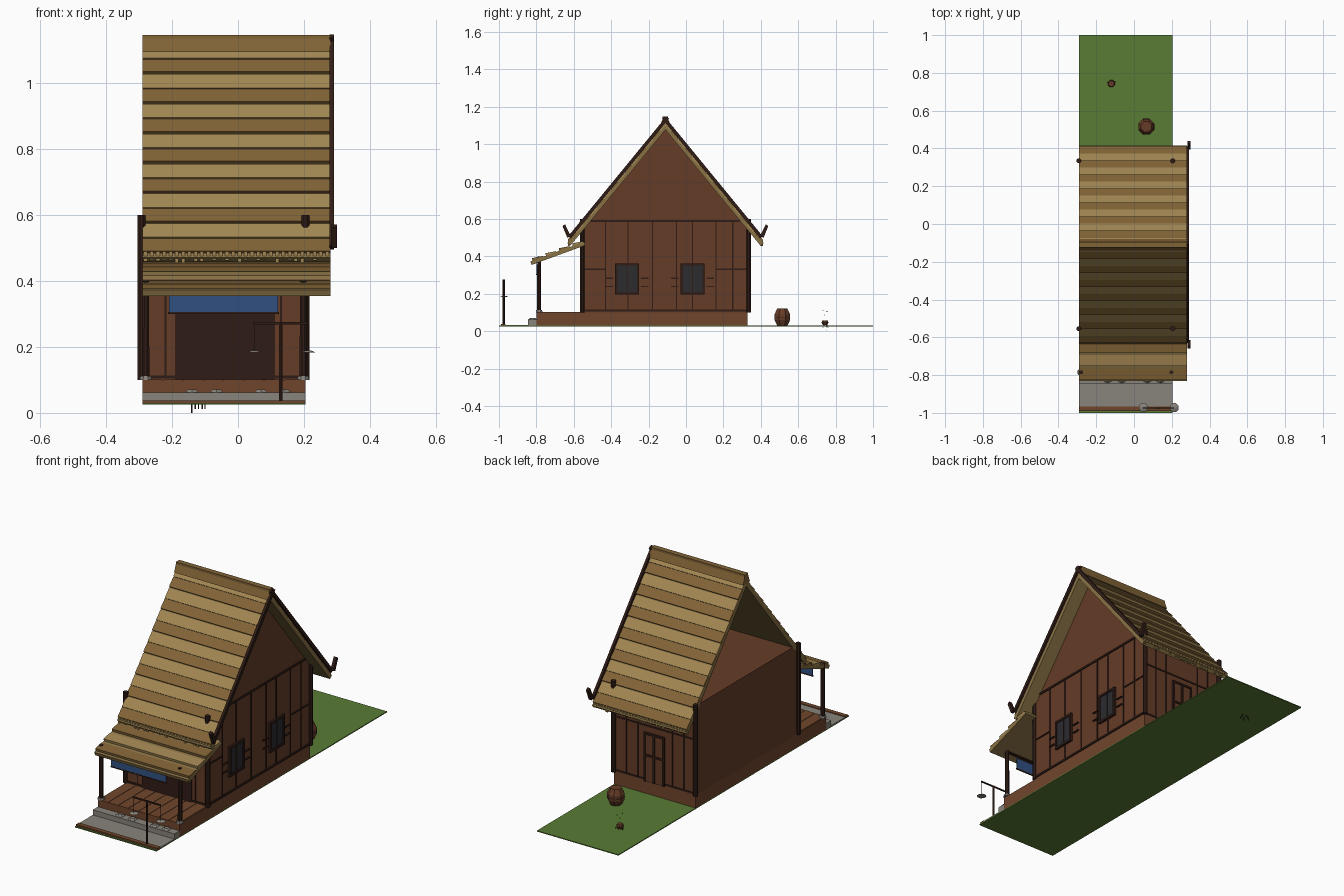
import bpy, bmesh, math, random
from mathutils import Vector

if "Cube" in bpy.data.objects:
    bpy.data.objects.remove(bpy.data.objects["Cube"])
random.seed(3)

def mat(name, c):
    m = bpy.data.materials.new(name)
    m.diffuse_color = (*c, 1)
    m.use_nodes = True
    m.node_tree.nodes["Principled BSDF"].inputs["Base Color"].default_value = m.diffuse_color
    return m

WALL = mat("wall wood", (0.13, 0.045, 0.02))
BASE = mat("base wood", (0.16, 0.06, 0.025))
DARK = mat("dark wood", (0.03, 0.012, 0.008))
LIGHT = mat("light thatch", (0.36, 0.24, 0.085))
DEEP = mat("dark thatch", (0.22, 0.125, 0.037))
UNDER = mat("thatch underside", (0.25, 0.17, 0.06))
STONE = mat("stone", (0.25, 0.23, 0.2))
GREEN = mat("grass", (0.1, 0.2, 0.035))
GLASS = mat("dark pane", (0.025, 0.025, 0.03))
BLUE = mat("blue cloth", (0.03, 0.08, 0.22))

def finish(name, bm, m):
    bmesh.ops.recalc_face_normals(bm, faces=bm.faces)
    me = bpy.data.meshes.new(name)
    bm.to_mesh(me)
    bm.free()
    me.materials.append(m)
    ob = bpy.data.objects.new(name, me)
    bpy.context.collection.objects.link(ob)
    return ob

def prisms(name, m, items):
    """items: (list of (y, z) points, x0, x1), all in one mesh"""
    bm = bmesh.new()
    for prof, x0, x1 in items:
        a = [bm.verts.new((x0, y, z)) for y, z in prof]
        b = [bm.verts.new((x1, y, z)) for y, z in prof]
        bm.faces.new(a)
        bm.faces.new(b[::-1])
        for i in range(len(a)):
            j = (i + 1) % len(a)
            bm.faces.new((a[i], b[i], b[j], a[j]))
    return finish(name, bm, m)

def box(x0, x1, y0, y1, z0, z1):
    return ([(y0, z0), (y1, z0), (y1, z1), (y0, z1)], x0, x1)

def strip(p, q, t, x0, x1):
    """plank from p to q in the yz plane, thickened by t below its top line"""
    p, q = Vector(p), Vector(q)
    d = (q - p).normalized()
    n = Vector((-d.y, d.x))
    if n.y > 0:
        n = -n
    return ([p, q, q + n * t, p + n * t], x0, x1)

def lathe(name, m, prof, loc, sides=8):
    """prof: (radius, z) rings"""
    bm = bmesh.new()
    rings = [[bm.verts.new((loc[0] + r * math.cos(2 * math.pi * (i + .5) / sides),
                            loc[1] + r * math.sin(2 * math.pi * (i + .5) / sides), loc[2] + z))
              for i in range(sides)] for r, z in prof]
    for a, b in zip(rings, rings[1:]):
        for i in range(sides):
            j = (i + 1) % sides
            bm.faces.new((a[i], a[j], b[j], b[i]))
    bm.faces.new(rings[0][::-1])
    bm.faces.new(rings[-1])
    return finish(name, bm, m)

XL, XR, RX = -0.29, 0.205, 0.28      # left and right wall, roof right end
YF, YB, YM = -0.555, 0.33, -0.11     # front wall, back wall, ridge

# ground, path, step
prisms("ground", GREEN, [box(XL, XR, -1, 1, 0.025, 0.03)])
prisms("path", STONE, [box(XL, XR, -0.97, -0.8, 0.03, 0.034)])
prisms("path_border", BASE, [box(XL, XR, -0.99, -0.965, 0.03, 0.038)])
prisms("stone_step", STONE, [box(XL, XR, -0.845, -0.8, 0.03, 0.062)])
for x in (-0.14, -0.065, 0.07, 0.14):
    lathe("step_stone", STONE, [(0.024, 0), (0.013, 0.009)], (x, -0.82, 0.062), 6)

# platform and walls
prisms("platform", BASE, [box(XL, XR, -0.8, YB, 0.03, 0.1)])
prisms("porch_boards", BASE, [box(XL + 0.005 + i * 0.0612, XL + 0.06 + i * 0.0612, -0.8, YF, 0.1, 0.102)
                              for i in range(8)])
prisms("house_walls", WALL, [([(YF, 0.1), (YB, 0.1), (YB, 0.55), (0.29, 0.59), (-0.51, 0.59), (YF, 0.55)], XL, XR)])
prisms("gable_wall", WALL, [([(-0.515, 0.59), (0.295, 0.59), (YM, 1.085)], 0.195, XR)])

# wall battens: right side, back and front
b = [box(XR, XR + 0.004, y - 0.003, y + 0.003, 0.11, 0.59) for y in (-0.43, -0.18, -0.05, 0.16, 0.25)]
b += [box(XR, XR + 0.004, y - 0.003, y + 0.003, z0, z1) for y in (-0.31, 0.035)
      for z0, z1 in ((0.11, 0.2), (0.36, 0.59))]
b += [box(XR, XR + 0.006, YF, YB, 0.105, 0.115), box(XR, XR + 0.006, -0.51, 0.29, 0.585, 0.595)]
b += [box(XR, XR + 0.005, y0, y1, 0.328, 0.334) for y0, y1 in ((YF, -0.43), (0.16, YB))]
for y, s in ((YB, 1), (YF, -1)):
    y0, y1 = min(y, y + s * 0.004), max(y, y + s * 0.004)
    b += [box(x - 0.003, x + 0.003, y0, y1, 0.11, 0.54) for x in (-0.22, -0.15, 0.06, 0.13)]
    b += [box(XL, XR, y0, y1, z, z + 0.008) for z in (0.105, 0.4)]
prisms("wall_battens", DARK, b)

# windows on the right side
for y in (-0.315, 0.035):
    prisms("window_pane", GLASS, [box(XR, XR + 0.006, y - 0.055, y + 0.055, 0.205, 0.35)])
    fr = [box(XR, XR + 0.012, y + s - 0.006, y + s + 0.006, 0.2, 0.36) for s in (-0.058, 0.058)]
    fr += [box(XR, XR + 0.012, y - 0.064, y + 0.064, z, z + 0.012) for z in (0.197, 0.35)]
    fr += [box(XR, XR + 0.009, y - 0.003, y + 0.003, 0.2, 0.36)]
    fr += [box(XR, XR + 0.008, y + s - 0.02, y + s + 0.02, z, z + 0.006) for s in (-0.095, 0.095)
           for z in (0.235, 0.28)]
    prisms("window_frame", DARK, fr)

# back door and front doorway
prisms("back_door", WALL, [box(-0.1, 0.015, YB, YB + 0.006, 0.1, 0.36)])
prisms("back_door_frame", DARK,
       [box(x - 0.005, x + 0.005, YB, YB + 0.012, 0.1, 0.365) for x in (-0.1, -0.042, 0.015)] +
       [box(-0.105, 0.02, YB, YB + 0.012, z, z + 0.01) for z in (0.24, 0.358)])
prisms("front_doorway", DARK, [box(-0.19, 0.11, YF - 0.006, YF, 0.1, 0.38)])

# posts
for x in (XL - 0.003, XR):
    for y in (YF, 0.335):
        lathe("corner_post", DARK, [(0.013, 0), (0.013, 0.5)], (x, y, 0.1))
for x in (-0.28, 0.198):
    lathe("porch_post", DARK, [(0.012, 0), (0.011, 0.3)], (x, -0.785, 0.1))
    lathe("post_base", STONE, [(0.02, 0), (0.017, 0.012)], (x, -0.785, 0.1))
prisms("porch_beam", DARK, [box(XL, XR, -0.793, -0.777, 0.365, 0.38)])
prisms("banner", BLUE, [box(-0.21, 0.122, -0.8, -0.796, 0.303, 0.37)])
prisms("banner_trim", DARK, [box(-0.213, 0.125, -0.801, -0.795, 0.3, 0.306)])

# main roof: slab plus stepped thatch rows, both slopes
K, TOP, RUN, N = 1.22, 1.118, 0.52, 14
def on_roof(d, s, lift=0):
    return (YM + s * d, TOP - K * d + lift)
rows = {0: [], 1: []}
for s in (-1, 1):
    for i in range(N):
        d0, d1 = RUN * i / N, RUN * (i + 1) / N
        rows[i % 2].append(strip(on_roof(d0, s), on_roof(d1, s, 0.008 if i % 2 else 0.004), 0.012, XL, RX))
prisms("thatch_rows_light", LIGHT, rows[0])
prisms("thatch_rows_dark", DEEP, rows[1])
prisms("roof_slab", UNDER, [strip(on_roof(0, s, -0.006), on_roof(RUN + 0.005, s, -0.006), 0.022, XL, RX) for s in (-1, 1)])
prisms("ridge_cap", DEEP, [([(YM - 0.03, 1.095), (YM - 0.015, 1.135), (YM - 0.015, 1.147), (YM + 0.015, 1.147),
                             (YM + 0.015, 1.135), (YM + 0.03, 1.095)], XL, RX)])

# fringe along both eaves
fr = []
for s in (-1, 1):
    y = YM + s * 0.515
    for i in range(30):
        x = XL + 0.004 + i * 0.019
        fr.append(box(x, x + 0.011, y - 0.006, y + 0.006, 0.455 + random.uniform(0, 0.015), 0.49))
prisms("eave_fringe", LIGHT, fr)

# barge boards with upturned tips
prisms("barge_boards", DARK,
       [strip(on_roof(-0.005, s, 0.024), on_roof(0.52, s, 0.024), 0.018, 0.277, 0.291) for s in (-1, 1)] +
       [([(YM + s * 0.505, 0.507), (YM + s * 0.525, 0.5), (YM + s * 0.55, 0.562), (YM + s * 0.537, 0.572)],
         0.283, 0.3) for s in (-1, 1)])

# porch roof: slab and overlapping planks
A, B = Vector((-0.545, 0.478)), Vector((-0.832, 0.373))
prisms("porch_roof_slab", UNDER, [strip(A, B, 0.02, XL, RX)])
lift = Vector((0, 0.012))
for i in range(4):
    p, q = A.lerp(B, i / 4 + 0.02), A.lerp(B, i / 4 + 0.22)
    prisms("porch_roof_plank", (LIGHT, DEEP)[i % 2], [strip(p + lift * 0.4, q + lift * 1.2, 0.014, XL, RX)])

# hanging stand with two flat shades
lathe("stand_pole", DARK, [(0.006, 0), (0.006, 0.245)], (0.13, -0.975, 0.03), 6)
prisms("stand_arm", DARK, [box(0.045, 0.213, -0.978, -0.972, 0.268, 0.275)])
for x in (0.05, 0.213):
    lathe("hanging_cord", DARK, [(0.001, 0), (0.001, 0.085)], (x, -0.975, 0.185), 4)
    lathe("flat_shade", STONE, [(0.025, 0), (0.01, 0.006)], (x, -0.972, 0.183))

# barrel, fire pot, sticks and sparks at the back
lathe("barrel", WALL, [(0.03, 0), (0.045, 0.03), (0.045, 0.06), (0.03, 0.09)], (0.065, 0.515, 0.03))
lathe("barrel_hoop", DARK, [(0.044, 0), (0.046, 0.004), (0.044, 0.008)], (0.065, 0.515, 0.07))
lathe("fire_pot", WALL, [(0.014, 0), (0.02, 0.012), (0.016, 0.022)], (-0.12, 0.743, 0.034))
prisms("sticks", DARK, [(([(0.743 + dy, 0.0 if i == 0 else 0.012), (0.743 + dy * 0.4, 0.036), (0.746 + dy * 0.4, 0.036)]),
                         -0.122 + dx, -0.118 + dx)
                        for i, (dx, dy) in enumerate(((-0.02, 0.01), (-0.01, -0.02), (0, 0.02), (0.012, -0.012), (0.02, 0.015)))])
prisms("sparks", DARK, [box(-0.12 + dx, -0.116 + dx, 0.74 + dy, 0.744 + dy, z, z + 0.004)
                        for dx, dy, z in ((-0.01, -0.01, 0.11), (0.01, 0.012, 0.103), (0, 0, 0.085))])
